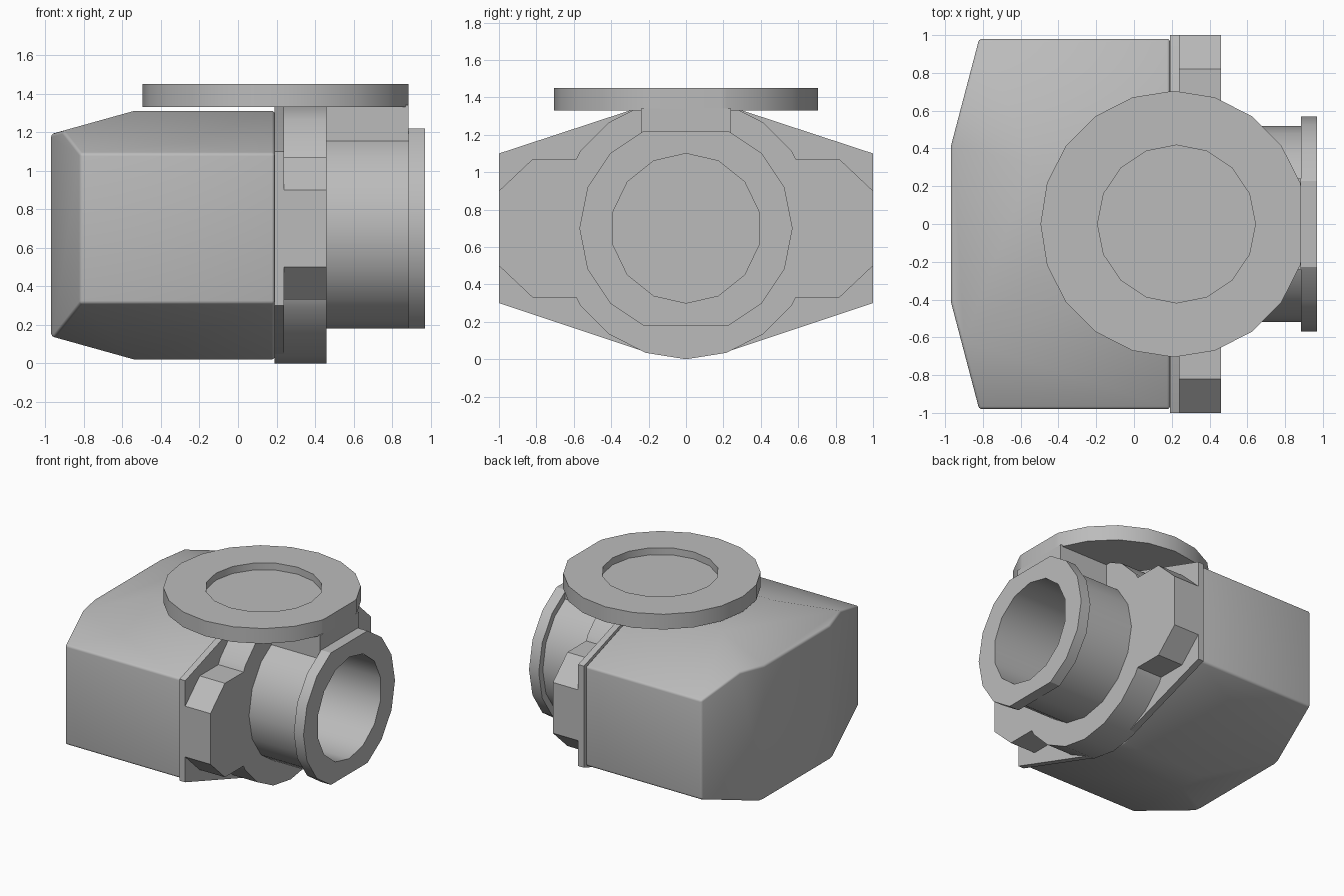
import bpy, bmesh
from math import cos, sin, pi, radians
from mathutils import Vector

if "Cube" in bpy.data.objects:
    bpy.data.objects.remove(bpy.data.objects["Cube"], do_unlink=True)

grey = bpy.data.materials.new("plain_grey")
grey.use_nodes = True
COLOUR = (0.5, 0.5, 0.5, 1)
grey.diffuse_color = COLOUR
grey.node_tree.nodes["Principled BSDF"].inputs["Base Color"].default_value = COLOUR

AXIS_Z = 0.7    # height of the pipe axis
DISC_X = 0.21   # centre of the top disc


def ngon(radius, sides, centre, start=0):
    return [(centre[0] + radius * cos(start + 2 * pi * i / sides),
             centre[1] + radius * sin(start + 2 * pi * i / sides)) for i in range(sides)]


def mirrored(half):
    """Close a half profile given on the +y side, from bottom to top."""
    return half + [(-y, z) for y, z in reversed(half)]


def prism(name, profile, lo, hi, axis="x", clips=()):
    """Extrude a profile (yz along x, xy along z), then trim it with planes (point, normal)."""
    bm = bmesh.new()
    rings = []
    for t in (lo, hi):
        rings.append([bm.verts.new((t, a, b) if axis == "x" else (a, b, t)) for a, b in profile])
    bm.faces.new(rings[0])
    bm.faces.new(rings[1])
    n = len(profile)
    for i in range(n):
        j = (i + 1) % n
        bm.faces.new((rings[0][i], rings[0][j], rings[1][j], rings[1][i]))
    for point, normal in clips:
        geom = bm.verts[:] + bm.edges[:] + bm.faces[:]
        cut = bmesh.ops.bisect_plane(bm, geom=geom, plane_co=point, plane_no=normal, clear_outer=True)
        edges = [e for e in cut["geom_cut"] if isinstance(e, bmesh.types.BMEdge)]
        bmesh.ops.contextual_create(bm, geom=edges)
    bmesh.ops.recalc_face_normals(bm, faces=bm.faces[:])
    mesh = bpy.data.meshes.new(name)
    bm.to_mesh(mesh)
    bm.free()
    mesh.materials.append(grey)
    obj = bpy.data.objects.new(name, mesh)
    bpy.context.collection.objects.link(obj)
    return obj


def select(obj):
    bpy.ops.object.select_all(action="DESELECT")
    obj.select_set(True)
    bpy.context.view_layer.objects.active = obj


def boolean(obj, other, operation):
    mod = obj.modifiers.new("boolean", "BOOLEAN")
    mod.operation, mod.object, mod.solver = operation, other, "EXACT"
    select(obj)
    bpy.ops.object.modifier_apply(modifier=mod.name)


def smooth(obj):
    select(obj)
    bpy.ops.object.shade_smooth_by_angle(angle=radians(30))


# Housing: six-sided box with a tapered, softly bevelled end
taper = [((-0.82, s * 0.98, 0), Vector((-0.57, s * 0.15, 0))) for s in (1, -1)]
slopes = [((-0.54, 0, 1.31), Vector((-0.12, 0, 0.43))),
          ((-0.54, 0, 0.02), Vector((-0.12, 0, -0.43)))]
housing = prism("housing", mirrored([(0.11, 0.02), (0.98, 0.31), (0.98, 1.09), (0.32, 1.31)]),
                -0.97, 0.19, clips=taper + slopes)
bevel = housing.modifiers.new("soft_edges", "BEVEL")
bevel.width, bevel.segments = 0.015, 3
bevel.limit_method, bevel.angle_limit = "ANGLE", radians(40)
select(housing)
bpy.ops.object.modifier_apply(modifier=bevel.name)

# Cover plate against the housing
plate = prism("cover_plate", mirrored([(0.22, 0.04), (1, 0.3), (1, 1.1), (0.3, 1.33)]), 0.19, 0.24)

# Round hub with chamfered ears on both sides
hub = prism("hub", ngon(0.7, 20, (0, AXIS_Z), -pi / 2), 0.19, 0.46,
            clips=[((0, 0, 1.33), Vector((0, 0, 1)))])
ears = prism("ears", mirrored([(0.82, 0.33), (1, 0.5), (1, 0.9), (0.82, 1.07)]), 0.22, 0.46)
boolean(hub, ears, "UNION")
bpy.data.objects.remove(ears, do_unlink=True)

# Pipe and its end collar, flattened above and below
pipe = prism("pipe", ngon(0.52, 16, (0, AXIS_Z)), 0.44, 0.89)
collar = prism("pipe_collar", ngon(0.57, 16, (0, AXIS_Z)), 0.885, 0.97,
               clips=[((0, 0, AXIS_Z + s * 0.52), Vector((0, 0, s))) for s in (1, -1)])

# Bore through collar, pipe and hub
bore = prism("bore_cutter", ngon(0.4, 14, (0, AXIS_Z), pi / 2), 0.2, 1.2)
for part in (collar, pipe, hub, plate):
    boolean(part, bore, "DIFFERENCE")
bpy.data.objects.remove(bore, do_unlink=True)

# Neck block carrying the top disc
neck = prism("neck_block", mirrored([(0.24, 1.12), (0.24, 1.34)]), 0.3, 0.885)

# Top disc, cut flat on the pipe side, with a shallow round recess
disc = prism("top_disc", ngon(0.705, 20, (DISC_X, 0)), 1.33, 1.45, axis="z",
             clips=[((0.885, 0, 0), Vector((1, 0, 0)))])
recess = prism("recess_cutter", ngon(0.418, 16, (0.225, 0)), 1.395, 1.6, axis="z")
boolean(disc, recess, "DIFFERENCE")
bpy.data.objects.remove(recess, do_unlink=True)

for part in (housing, plate, hub, pipe, collar, neck, disc):
    smooth(part)
